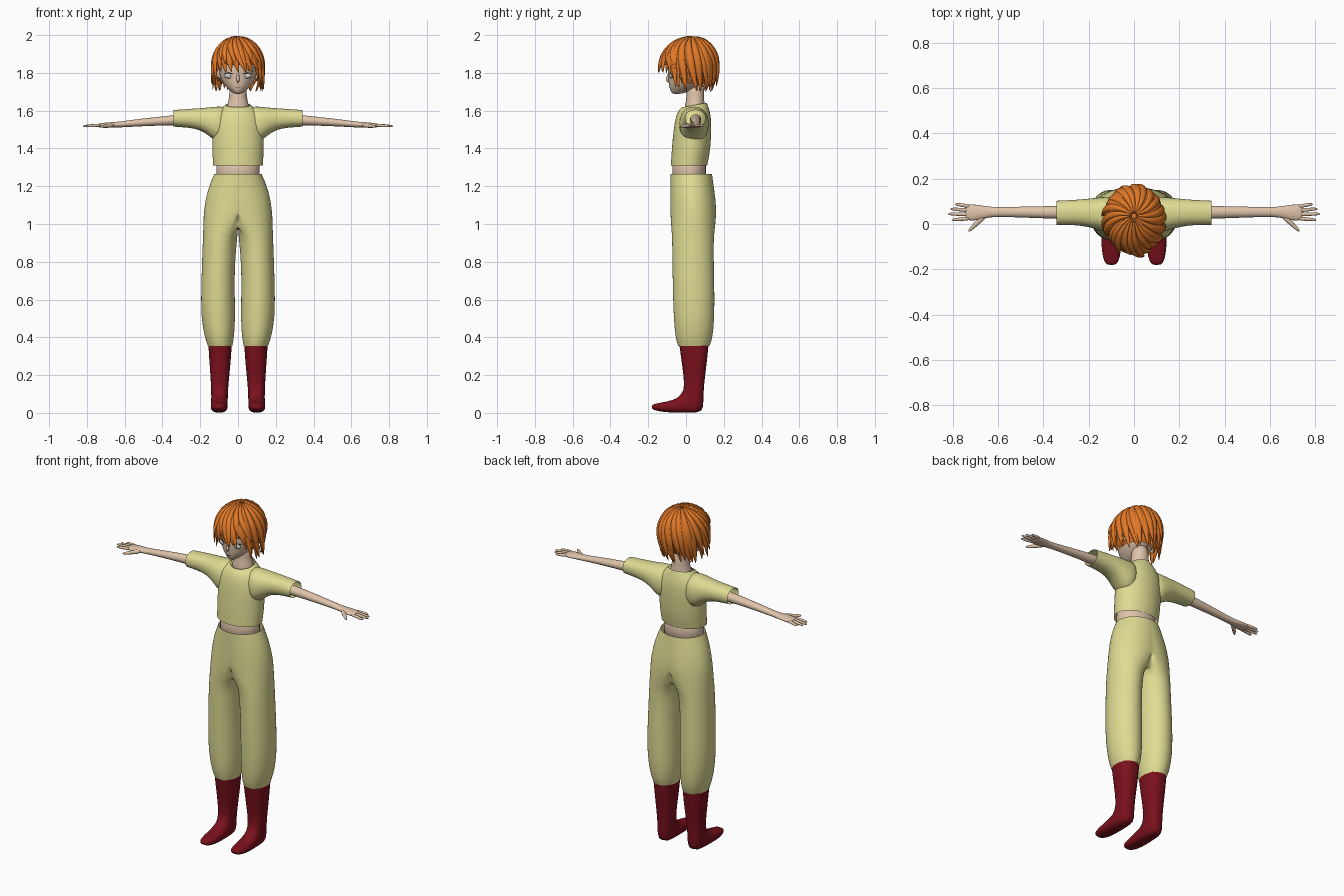
import bpy, bmesh, random
from math import sin, cos, pi, acos
from mathutils import Vector as V

if "Cube" in bpy.data.objects:
    bpy.data.objects.remove(bpy.data.objects["Cube"])

random.seed(4)


def material(name, r, g, b):
    m = bpy.data.materials.new(name)
    m.diffuse_color = [(c / 255) ** 2.2 for c in (r, g, b)] + [1]
    m.use_nodes = True
    m.node_tree.nodes["Principled BSDF"].inputs["Base Color"].default_value = m.diffuse_color
    return m


SKIN = material("skin", 222, 194, 168)
CLOTH = material("cloth", 222, 218, 146)
BOOT = material("boot_red", 122, 24, 34)
HAIR = material("hair_orange", 224, 120, 44)
WHITE = material("eye_white", 225, 225, 225)
DARK = material("dark_line", 95, 75, 70)


def power(c, p):
    return abs(c) ** p * (1 if c >= 0 else -1)


def loft(bm, rings, n=24, caps=(True, True), p=1.0, clip=False):
    """Skin a row of rings, each given as (centre, u axis, v axis)."""
    rows = []
    for c, u, v in rings:
        row = []
        for i in range(n):
            a = 2 * pi * i / n
            q = V(c) + V(u) * power(cos(a), p) + V(v) * power(sin(a), p)
            if clip:
                q.x = max(0, q.x)
            row.append(bm.verts.new(q))
        rows.append(row)
    for r0, r1 in zip(rows, rows[1:]):
        for i in range(n):
            j = (i + 1) % n
            bm.faces.new((r0[i], r0[j], r1[j], r1[i]))
    if caps[0]:
        bm.faces.new(rows[0][::-1])
    if caps[1]:
        bm.faces.new(rows[-1])


def tube(bm, pts, radii, n=8):
    pts = [V(q) for q in pts]
    rings = []
    for i, (c, r) in enumerate(zip(pts, radii)):
        t = (pts[min(i + 1, len(pts) - 1)] - pts[max(i - 1, 0)]).normalized()
        u = t.cross(V((0, 0, 1)) if abs(t.z) < .8 else V((1, 0, 0))).normalized()
        rings.append((c, u * r, u.cross(t) * r))
    loft(bm, rings, n)


def zring(z, x0, x1, y0, y1):
    return ((x0 + x1) / 2, (y0 + y1) / 2, z), ((x1 - x0) / 2, 0, 0), (0, (y1 - y0) / 2, 0)


def xring(x, z0, z1, y0, y1):
    return (x, (y0 + y1) / 2, (z0 + z1) / 2), (0, (y1 - y0) / 2, 0), (0, 0, (z1 - z0) / 2)


def finish(name, bm, mat, mirror=False, sub=1):
    bmesh.ops.recalc_face_normals(bm, faces=bm.faces)
    me = bpy.data.meshes.new(name)
    bm.to_mesh(me)
    bm.free()
    me.materials.append(mat)
    for f in me.polygons:
        f.use_smooth = True
    ob = bpy.data.objects.new(name, me)
    bpy.context.collection.objects.link(ob)
    if mirror:
        ob.modifiers.new("mirror", 'MIRROR')
    if sub:
        s = ob.modifiers.new("smooth", 'SUBSURF')
        s.levels = s.render_levels = sub
    return ob


# boots: shaft that bends forward into a foot
bm = bmesh.new()
loft(bm, [((.095, .042, .37), (.063, 0, 0), (0, .079, 0)),
          ((.095, .044, .26), (.056, 0, 0), (0, .066, 0)),
          ((.097, .044, .14), (.045, 0, 0), (0, .05, 0)),
          ((.098, .036, .085), (.044, 0, 0), (0, .056, -.022)),
          ((.098, .03, .05), (.044, 0, 0), (0, .062, -.046)),
          ((.099, -.005, .042), (.045, 0, 0), (0, .035, -.042)),
          ((.1, -.06, .035), (.045, 0, 0), (0, .005, -.034)),
          ((.1, -.12, .03), (.043, 0, 0), (0, 0, -.026)),
          ((.1, -.165, .031), (.033, 0, 0), (0, 0, -.018)),
          ((.1, -.182, .032), (.018, 0, 0), (0, 0, -.009))], caps=(False, True), p=.8)
finish("boots", bm, BOOT, mirror=True)

# baggy trousers: one half, open along the middle plane above the crotch
bm = bmesh.new()
loft(bm, [zring(*r) for r in (
    (.355, .03, .16, -.042, .125), (.39, .022, .173, -.055, .14),
    (.5, .013, .198, -.066, .152), (.7, .02, .194, -.071, .15),
    (.85, .012, .189, -.073, .146), (.94, .002, .185, -.074, .148),
    (1.0, -.07, .184, -.08, .156), (1.08, -.13, .181, -.084, .163),
    (1.18, -.15, .163, -.084, .15), (1.265, -.126, .126, -.084, .138))],
    n=32, caps=(False, False), clip=True)
inner = [f for f in bm.faces if all(v.co.x < 1e-5 for v in f.verts)]
bmesh.ops.delete(bm, geom=inner, context='FACES')
finish("trousers", bm, CLOTH, mirror=True)

# bare waist
bm = bmesh.new()
loft(bm, [zring(z, -.115, .115, -.072, .106) for z in (1.2, 1.28, 1.38)])
finish("waist", bm, SKIN, sub=0)

# shirt body and sleeves
bm = bmesh.new()
loft(bm, [zring(*r) for r in (
    (1.31, -.133, .133, -.081, .113), (1.38, -.137, .137, -.077, .128),
    (1.46, -.137, .137, -.071, .134), (1.55, -.14, .14, -.06, .136),
    (1.6, -.115, .115, -.044, .126))]
    + [((0, .045, 1.63), (.066, 0, 0), (0, .066, .012))], caps=(False, False))
finish("shirt_body", bm, CLOTH)
bm = bmesh.new()
loft(bm, [xring(*r) for r in (
    (.05, 1.45, 1.626, -.025, .115), (.11, 1.425, 1.622, -.04, .122),
    (.15, 1.465, 1.618, -.03, .118), (.2, 1.5, 1.613, -.012, .112),
    (.27, 1.511, 1.609, -.004, .106), (.342, 1.515, 1.603, -.004, .103))],
    caps=(True, False), p=.9)
finish("sleeves", bm, CLOTH, mirror=True)

# arms running into flat palms
bm = bmesh.new()
loft(bm, [xring(*r) for r in (
    (.22, 1.52, 1.59, .015, .085), (.34, 1.523, 1.576, .023, .08),
    (.5, 1.518, 1.56, .028, .077), (.62, 1.511, 1.543, .033, .074),
    (.66, 1.51, 1.54, .024, .08), (.7, 1.51, 1.537, .014, .087),
    (.735, 1.511, 1.533, .015, .087), (.745, 1.515, 1.529, .022, .08))], n=16)
finish("arms", bm, SKIN, mirror=True)

# fingers and thumbs
bm = bmesh.new()
for y0, x1, y1 in ((.077, .79, .088), (.06, .812, .067), (.042, .822, .045), (.025, .806, .018)):
    a, b = V((.72, y0, 1.524)), V((x1, y1, 1.518))
    tube(bm, [a, a.lerp(b, .5), a.lerp(b, .9), b], [.0095, .009, .007, .003])
tube(bm, [(.655, .04, 1.524), (.69, .008, 1.52), (.72, -.022, 1.517), (.732, -.034, 1.516)],
     [.014, .012, .009, .003])
finish("fingers", bm, SKIN, mirror=True)

# neck
bm = bmesh.new()
loft(bm, [zring(*r) for r in ((1.58, -.075, .075, -.015, .105), (1.63, -.057, .057, -.005, .1),
                              (1.67, -.045, .045, .004, .094), (1.76, -.047, .047, 0, .1))])
finish("neck", bm, SKIN)

# head
bm = bmesh.new()
loft(bm, [zring(z, -w, w, y0, y1) for z, w, y0, y1 in (
    (1.688, .014, -.07, -.035), (1.698, .032, -.08, .015), (1.72, .06, -.088, .06),
    (1.75, .084, -.093, .105), (1.79, .099, -.095, .13), (1.84, .106, -.1, .145),
    (1.9, .1, -.09, .138), (1.94, .078, -.06, .11), (1.965, .035, -.01, .06))])
finish("head", bm, SKIN)

# nose
bm = bmesh.new()
tube(bm, [(0, -.086, 1.805), (0, -.096, 1.78), (0, -.103, 1.759), (0, -.086, 1.747)],
     [.005, .008, .011, .006])
finish("nose", bm, SKIN)

# ears, eyes, lashes, mouth
for name, pos, size, mat in (("ears", (.1, .035, 1.79), (.012, .022, .034), SKIN),
                             ("eyes", (.048, -.078, 1.785), (.024, .009, .014), WHITE)):
    bm = bmesh.new()
    bmesh.ops.create_uvsphere(bm, u_segments=16, v_segments=10, radius=1)
    bmesh.ops.scale(bm, vec=size, verts=bm.verts)
    bmesh.ops.translate(bm, vec=pos, verts=bm.verts)
    finish(name, bm, mat, mirror=True, sub=0)
bm = bmesh.new()
tube(bm, [(.022, -.09, 1.793), (.046, -.085, 1.801), (.074, -.065, 1.795)], [.002, .004, .002])
finish("lashes", bm, DARK, mirror=True)
bm = bmesh.new()
tube(bm, [(-.016, -.088, 1.722), (0, -.089, 1.721), (.016, -.088, 1.722)], [.001, .002, .001])
finish("mouth", bm, DARK)

# hair: scalp cap plus two layers of tapered locks swirling from the crown
CENTRE, RX, RY, RZ = V((0, .016, 1.842)), .134, .152, .15
bm = bmesh.new()
bmesh.ops.create_uvsphere(bm, u_segments=32, v_segments=20, radius=.93)
bmesh.ops.scale(bm, vec=(RX, RY, RZ), verts=bm.verts)
bmesh.ops.translate(bm, vec=CENTRE, verts=bm.verts)
low = []
for f in bm.faces:
    c = f.calc_center_median()
    if c.z < 1.74 or (c.y < -.02 and c.z < 1.84):
        low.append(f)
bmesh.ops.delete(bm, geom=low, context='FACES')
finish("hair_cap", bm, HAIR, sub=0)


def lock(bm, phi, z_end, scale, width, flick, sway):
    drop = (CENTRE.z - z_end) / RZ
    th_end = pi / 2 + drop if drop > 0 else acos(min(1, -drop))
    back = max(0, sin(phi))
    rings = []
    for i in range(10):
        t = i / 9
        th = .06 + t * (th_end - .06)
        k, down = min(th, pi / 2), max(0, th - pi / 2)
        a = phi - .55 * (1 - t) + sway * t * t
        r = scale * sin(k) * (1 - (.1 + .2 * back) * down ** 2) + flick * t ** 5
        z = scale * cos(k) - down
        pos = CENTRE + V((RX * r * cos(a), RY * r * sin(a) + .02 * (1 - t) ** 2, RZ * z))
        w = width * max(.2, sin(k)) * (1 - .95 * t ** 4)
        thick = .013 * (.5 + .5 * sin(k)) * (1 - .9 * t ** 5)
        nrm = V((sin(k) * cos(a), sin(k) * sin(a), cos(k)))
        rings.append((pos, V((-sin(a), cos(a), 0)) * w, nrm * thick))
    loft(bm, rings, n=8, p=1.15)


bm = bmesh.new()
for count, scale, width, lift in ((24, .95, .029, .012), (21, .99, .024, .075)):
    for i in range(count):
        phi = 2 * pi * (i + random.uniform(-.2, .2)) / count
        f = min(1, max(0, (-sin(phi) - .15) / .55))
        z_end = 1.695 + .1 * f * f * (3 - 2 * f) + random.uniform(0, lift)
        lock(bm, phi, z_end, scale, width, random.uniform(-.03, .14), random.uniform(-.12, .16))
finish("hair_locks", bm, HAIR)
